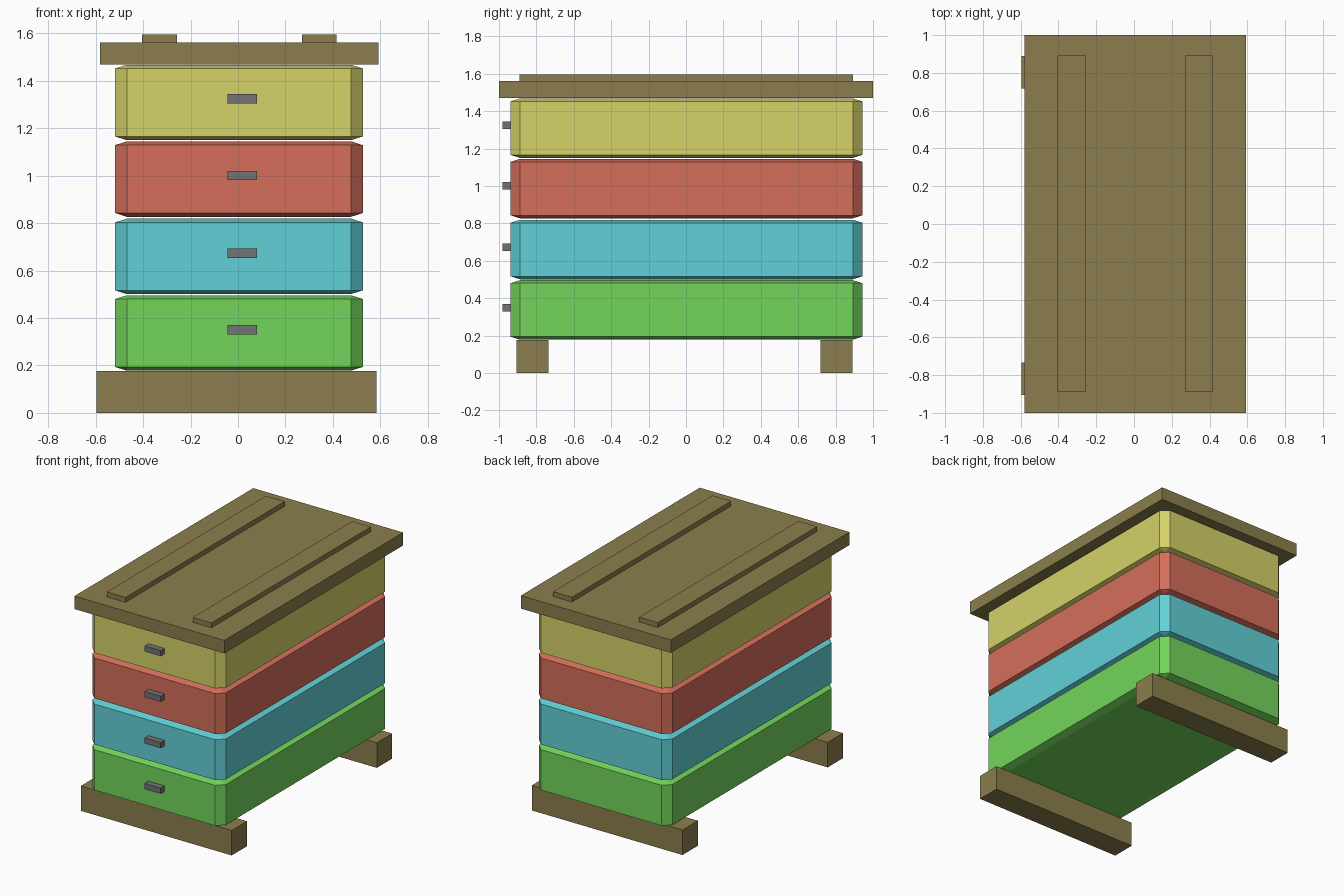
import bpy

if "Cube" in bpy.data.objects:
    bpy.data.objects.remove(bpy.data.objects["Cube"])


def material(name, rgb):
    """Material from 0-255 display colours, converted to linear."""
    mat = bpy.data.materials.new(name)
    mat.diffuse_color = (*[(c / 255) ** 2.2 for c in rgb], 1)
    mat.use_nodes = True
    mat.node_tree.nodes["Principled BSDF"].inputs["Base Color"].default_value = mat.diffuse_color
    return mat


def box(name, x, y, z, mat):
    """Box spanning the given (min, max) ranges."""
    spans = (x, y, z)
    bpy.ops.mesh.primitive_cube_add(size=1, location=[(a + b) / 2 for a, b in spans])
    ob = bpy.context.object
    ob.name = name
    ob.scale = [b - a for a, b in spans]
    bpy.ops.object.transform_apply(location=False, rotation=False, scale=True)
    ob.data.materials.append(mat)
    return ob


wood = material("wood", (138, 125, 78))
metal = material("dark_grey", (115, 115, 115))

# Stacked hive boxes: colour and centre height
BEVEL, BEVEL_Z, HEIGHT = 0.05, 0.016, 0.318
FLATTEN = BEVEL_Z / BEVEL
levels = [
    ("green", (115, 212, 92), 0.337, 0.350),
    ("blue", (97, 207, 213), 0.660, 0.673),
    ("red", (212, 110, 92), 0.986, 1.001),
    ("yellow", (212, 209, 104), 1.309, 1.324),
]
for name, rgb, zc, handle_z in levels:
    # Build tall, bevel evenly, then flatten so the top and bottom chamfers are shallow
    half = HEIGHT / FLATTEN / 2
    body = box(name + "_hive_box", (-0.519, 0.527), (-0.938, 0.943),
               (zc - half, zc + half), material(name, rgb))
    body.scale.z = FLATTEN
    bevel = body.modifiers.new("chamfer", "BEVEL")
    bevel.width = BEVEL
    bevel.segments = 1
    bevel.limit_method = "NONE"

    # Front handle
    box(name + "_handle", (-0.045, 0.081), (-0.98, -0.93),
        (handle_z - 0.02, handle_z + 0.02), metal)

# Support beams underneath
for name, y in (("front_beam", (-0.906, -0.734)), ("back_beam", (0.718, 0.89))):
    box(name, (-0.596, 0.585), y, (0, 0.177), wood)

# Lid and its two battens
box("lid", (-0.581, 0.593), (-1, 1), (1.469, 1.561), wood)
for name, x in (("left_batten", (-0.405, -0.258)), ("right_batten", (0.269, 0.416))):
    box(name, x, (-0.89, 0.892), (1.555, 1.595), wood)
